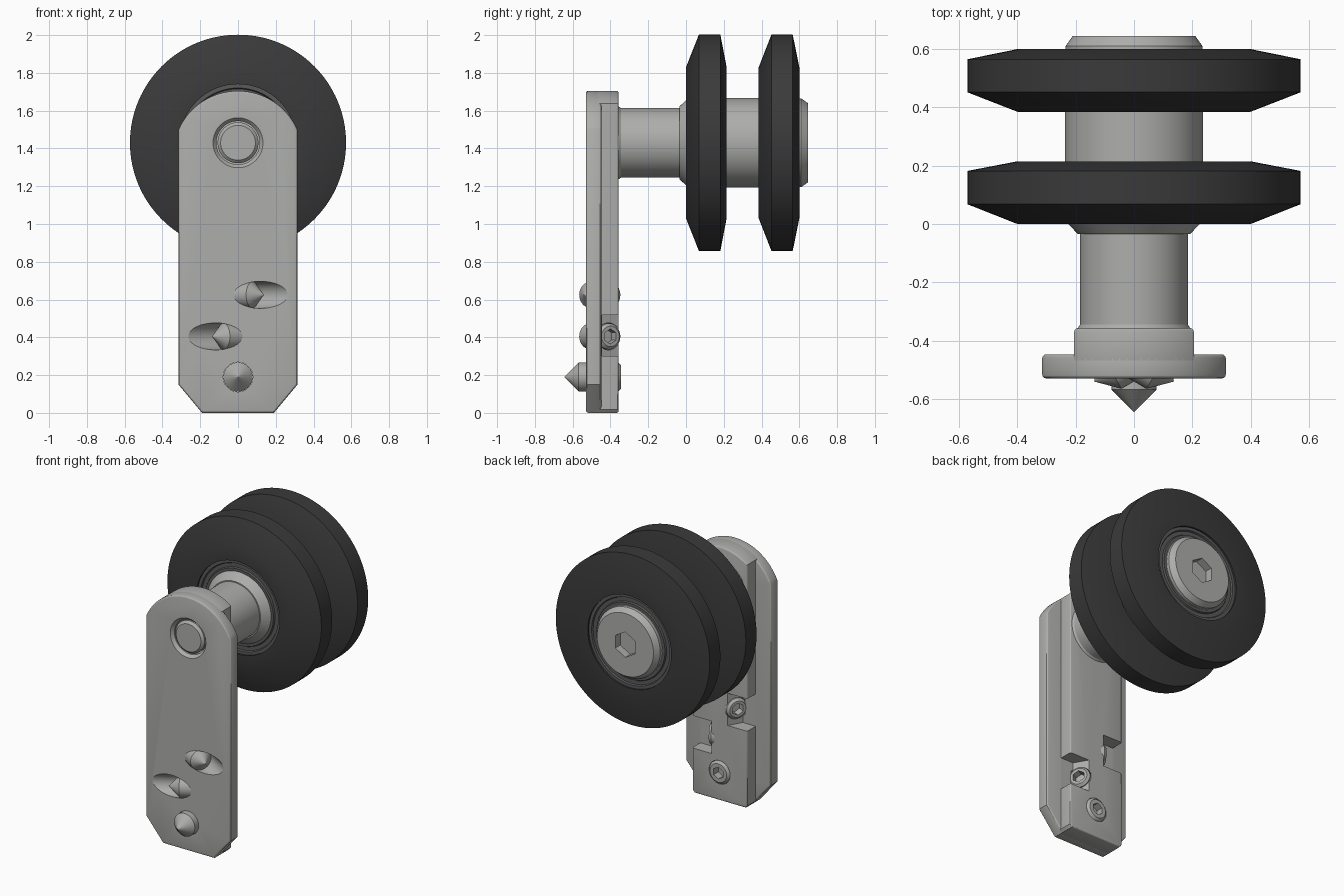
import bpy, bmesh, math

if "Cube" in bpy.data.objects:
    bpy.data.objects.remove(bpy.data.objects["Cube"])

def material(name, c):
    m = bpy.data.materials.new(name)
    m.diffuse_color = (*c, 1)
    m.use_nodes = True
    m.node_tree.nodes["Principled BSDF"].inputs["Base Color"].default_value = m.diffuse_color
    return m

STEEL = material("light_steel", (0.42, 0.42, 0.41))
RUBBER = material("black_rubber", (0.042, 0.042, 0.042))
BEARING = material("dark_bearing_steel", (0.1, 0.1, 0.1))

def finish(name, bm, mat):
    bmesh.ops.recalc_face_normals(bm, faces=bm.faces)
    me = bpy.data.meshes.new(name)
    bm.to_mesh(me)
    bm.free()
    ob = bpy.data.objects.new(name, me)
    bpy.context.collection.objects.link(ob)
    if mat:
        me.materials.append(mat)
    return ob

def activate(ob):
    bpy.ops.object.select_all(action='DESELECT')
    ob.select_set(True)
    bpy.context.view_layer.objects.active = ob

def smooth(ob):
    activate(ob)
    bpy.ops.object.shade_smooth_by_angle(angle=math.radians(28))

def lathe(name, prof, mat=None, loc=(0, 0, 0), rz=0, n=64, closed=False):
    """Revolve (radius, y) points about the local y axis."""
    bm = bmesh.new()
    rings = []
    for r, y in prof:
        rings.append([bm.verts.new((r * math.sin(math.tau * i / n), y, r * math.cos(math.tau * i / n)))
                      for i in range(n)])
    pairs = list(zip(rings, rings[1:]))
    if closed:
        pairs.append((rings[-1], rings[0]))
    else:
        bm.faces.new(rings[0])
        bm.faces.new(rings[-1])
    for a, b in pairs:
        for i in range(n):
            j = (i + 1) % n
            bm.faces.new((a[i], a[j], b[j], b[i]))
    ob = finish(name, bm, mat)
    ob.location = loc
    ob.rotation_euler = (0, 0, rz)
    return ob

def prism(name, pts, vec, mat=None):
    bm = bmesh.new()
    f = bm.faces.new([bm.verts.new(p) for p in pts])
    ext = bmesh.ops.extrude_face_region(bm, geom=[f])
    bmesh.ops.translate(bm, vec=vec, verts=[v for v in ext['geom'] if isinstance(v, bmesh.types.BMVert)])
    # extrusion keeps the starting face unless it was removed
    if not f.is_valid:
        bmesh.ops.holes_fill(bm, edges=bm.edges)
    return finish(name, bm, mat)

def cut(obs, cutter):
    bpy.context.view_layer.update()
    for ob in obs:
        activate(ob)
        m = ob.modifiers.new("cut", 'BOOLEAN')
        m.operation = 'DIFFERENCE'
        m.solver = 'EXACT'
        m.object = cutter
        bpy.ops.object.modifier_apply(modifier=m.name)
    bpy.data.objects.remove(cutter)

def bevel(ob, w):
    activate(ob)
    m = ob.modifiers.new("bevel", 'BEVEL')
    m.width, m.segments = w, 3
    m.limit_method, m.angle_limit = 'ANGLE', math.radians(60)
    bpy.ops.object.modifier_apply(modifier=m.name)

# Mounting plate: wide front flange plus narrower raised rib
R, CZ = 0.3445, 1.3605
def outline(half, y, low):
    a = math.asin(half / R)
    arc = [(R * math.sin(a - 2 * a * i / 32), y, CZ + R * math.cos(a - 2 * a * i / 32)) for i in range(33)]
    return low + arc

flange = prism("plate_flange", outline(0.315, -0.53, [
    (-0.315, -0.53, 0.15), (-0.19, -0.53, 0), (0.19, -0.53, 0), (0.315, -0.53, 0.15)]),
    (0, 0.083, 0), STEEL)
rib = prism("plate_rib", outline(0.205, -0.48, [
    (-0.205, -0.48, 0.018), (-0.19, -0.48, 0), (0.19, -0.48, 0), (0.205, -0.48, 0.018)]),
    (0, 0.123, 0), STEEL)
bevel(flange, 0.014)
bevel(rib, 0.012)
plate = [flange, rib]

# Countersunk hole for the axle end
AX = (0, 0, 1.43)
cut(plate, lathe("hole_cutter", [(0.133, -0.6), (0.133, -0.531), (0.115, -0.51), (0.115, -0.4)], loc=AX))

# Grub screws: pointed tip, chamfered end, hex socket
def grub_screw(name, r, length, loc, rz):
    ob = lathe(name, [(0.0005, 0), (r, r), (r, length - 0.015), (r - 0.015, length)], STEEL, loc, rz, 48)
    cut([ob], lathe("hex_cutter", [(0.04, length - 0.05), (0.04, length + 0.1)], None, loc, rz, 6))
    smooth(ob)

for s, z, side in ((1, 0.405, "right"), (-1, 0.625, "left")):
    loc, rz = (-0.137 * s, -0.54, z), math.radians(-60 * s)
    # slanted-wall notch at the back of the rib
    zb = 0.30 if s > 0 else 0.52
    pts = [(0.11, -0.446), (0.4, -0.446), (0.4, -0.2), (-0.032, -0.2)]
    cut([rib], prism("notch_cutter", [(x * s, y, zb) for x, y in pts], (0, 0, 0.217)))
    # angled bore
    cut(plate, lathe("bore_cutter", [(0.0715, -0.4), (0.0715, 0.275)], None, loc, rz, 48))
    grub_screw("angled_screw_" + side, 0.069, 0.28, loc, rz)

cut(plate, lathe("bore_cutter", [(0.0785, -0.3), (0.0785, 0.6)], None, (0, -0.645, 0.19), 0, 48))
grub_screw("straight_screw", 0.077, 0.302, (0, -0.645, 0.19), 0)
for p in plate:
    smooth(p)

# Axle with spacer sleeve and bolt head
smooth(lathe("axle_end", [(0.092, -0.525), (0.108, -0.51), (0.108, -0.37)], STEEL, AX))
smooth(lathe("spacer_sleeve", [(0.195, -0.36), (0.185, -0.345), (0.185, -0.035), (0.192, -0.035),
                               (0.237, 0.012), (0.237, 0.59)], STEEL, AX, n=96))
head = lathe("bolt_head", [(0.235, 0.58), (0.235, 0.61), (0.21, 0.645)], STEEL, AX, n=96)
cut([head], lathe("hex_cutter", [(0.085, 0.592), (0.085, 0.75)], None, AX, 0, 6))
smooth(head)

# Two bevelled wheels, mirrored about the groove, each with a bearing
for name, y0, d in (("front", 0.0, 1), ("rear", 0.60, -1)):
    w = [(0.31, 0), (0.40, 0), (0.572, 0.068), (0.572, 0.182), (0.40, 0.215), (0.31, 0.215)]
    if d < 0:
        w = [(0.31, 0), (0.40, 0), (0.572, 0.035), (0.572, 0.148), (0.40, 0.215), (0.31, 0.215)]
    smooth(lathe(name + "_wheel", [(r, y0 + d * y) for r, y in w], RUBBER, AX, n=128, closed=True))
    b = [(0.22, 0.012), (0.255, 0.012), (0.26, 0.022), (0.285, 0.022), (0.29, 0.012), (0.315, 0.012),
         (0.315, 0.203), (0.22, 0.203)]
    smooth(lathe(name + "_bearing", [(r, y0 + d * y) for r, y in b], BEARING, AX, n=96, closed=True))
